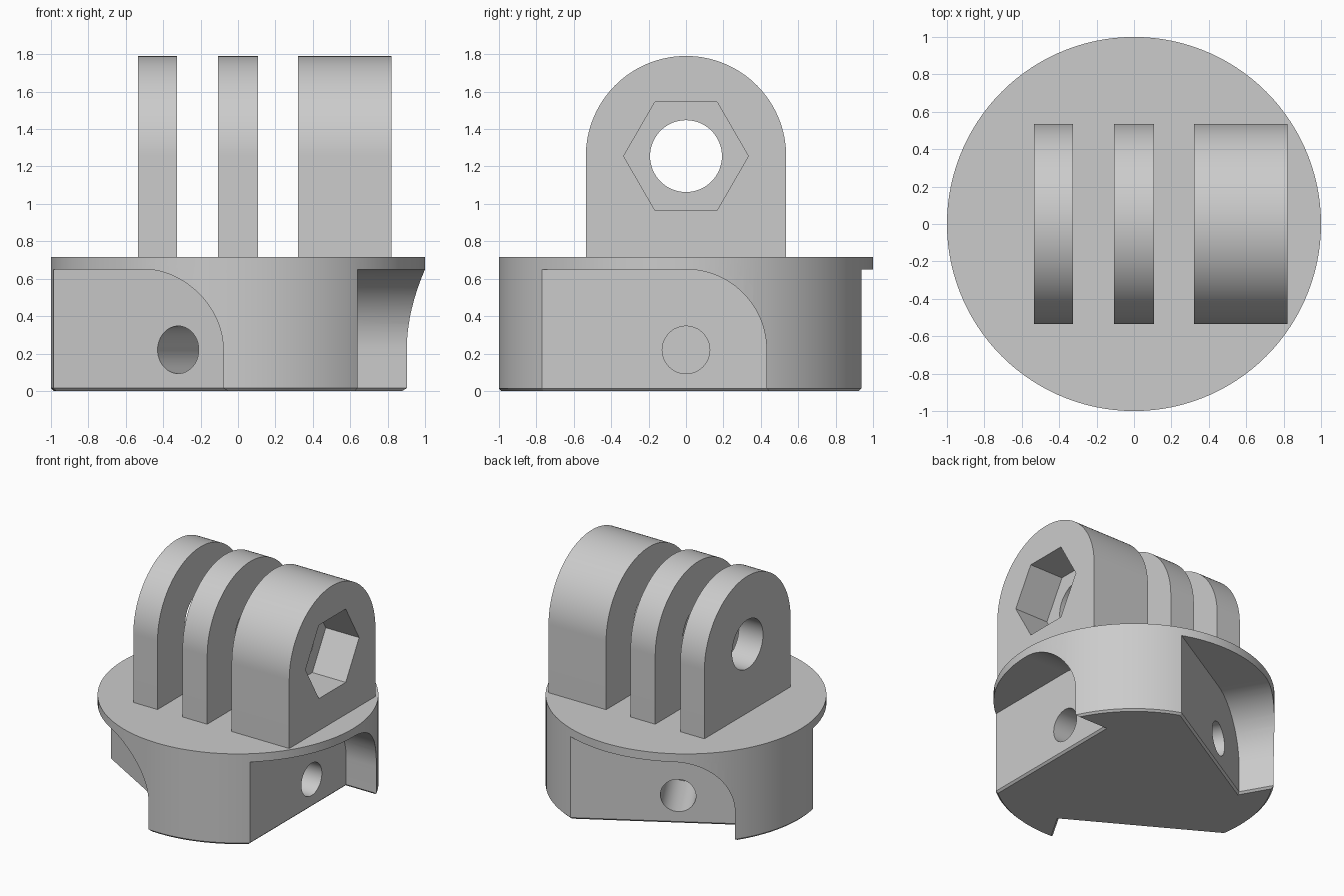
import bpy, bmesh
from math import sin, cos, pi, radians
from mathutils import Matrix

cube = bpy.data.objects.get("Cube")
if cube:
    bpy.data.objects.remove(cube)

grey = bpy.data.materials.new("plain_grey")
grey.use_nodes = True
colour = (0.6, 0.6, 0.6, 1)
grey.diffuse_color = colour
grey.node_tree.nodes["Principled BSDF"].inputs["Base Color"].default_value = colour

TOP = 0.715        # top of the base
AXIS = 1.255       # height of the clamp bolt
CHAMFER = 0.015


def make_object(name, bm):
    bmesh.ops.recalc_face_normals(bm, faces=bm.faces)
    mesh = bpy.data.meshes.new(name)
    bm.to_mesh(mesh)
    bm.free()
    mesh.materials.append(grey)
    obj = bpy.data.objects.new(name, mesh)
    bpy.context.collection.objects.link(obj)
    return obj


def arc(cy, cz, r, start, end, steps):
    angles = [radians(start + (end - start) * i / steps) for i in range(steps + 1)]
    return [(cy + r * cos(a), cz + r * sin(a)) for a in angles]


def prism(name, outline, x0, x1):
    """Extrude a y-z outline along x."""
    bm = bmesh.new()
    face = bm.faces.new([bm.verts.new((x0, y, z)) for y, z in outline])
    new = bmesh.ops.extrude_face_region(bm, geom=[face])["geom"]
    verts = [v for v in new if isinstance(v, bmesh.types.BMVert)]
    bmesh.ops.translate(bm, verts=verts, vec=(x1 - x0, 0, 0))
    return make_object(name, bm)


def chamfer_cutter(name, y0, y1, x0, x1):
    """Wedge-sided slab that slants the lower edges of a notch."""
    c = CHAMFER
    bm = bmesh.new()
    rings = []
    for z, grow in ((c, 0), (-c, 2 * c)):
        corners = ((x0 - grow, y0), (x1, y0), (x1, y1 + grow), (x0 - grow, y1 + grow))
        rings.append([bm.verts.new((x, y, z)) for x, y in corners])
    low, high = rings
    bm.faces.new(low)
    bm.faces.new(high)
    for i in range(4):
        j = (i + 1) % 4
        bm.faces.new((low[i], low[j], high[j], high[i]))
    return make_object(name, bm)


def cut(target, cutter):
    mod = target.modifiers.new("cut", "BOOLEAN")
    mod.operation = "DIFFERENCE"
    mod.solver = "EXACT"
    mod.object = cutter
    bpy.context.view_layer.objects.active = target
    bpy.ops.object.modifier_apply(modifier=mod.name)
    bpy.data.objects.remove(cutter)


def smooth(obj):
    bpy.ops.object.select_all(action="DESELECT")
    obj.select_set(True)
    bpy.context.view_layer.objects.active = obj
    bpy.ops.object.shade_smooth_by_angle(angle=radians(30))


# Round base with a chamfered lower rim
bm = bmesh.new()
bmesh.ops.create_cone(bm, cap_ends=True, segments=120, radius1=1, radius2=1,
                      depth=TOP, matrix=Matrix.Translation((0, 0, TOP / 2)))
rim = [e for e in bm.edges if all(v.co.z < 0.01 for v in e.verts)]
bmesh.ops.bevel(bm, geom=rim, offset=CHAMFER, segments=1, affect="EDGES")
base = make_object("base", bm)

# Three round-cornered notches, each with a blind socket in its flat face
notch = [(-1.2, -0.1), (0.43, -0.1)] + arc(0, 0.22, 0.43, 0, 90, 24) + [(-1.2, 0.65)]
socket = arc(0, 0.22, 0.127, 0, 360, 48)[:-1]
for k in range(3):
    cutters = (prism("notch_cutter", notch, 0.64, 1.2),
               chamfer_cutter("chamfer_cutter", -1.2, 0.43, 0.64, 1.2),
               prism("socket_cutter", socket, 0.12, 0.8))
    for cutter in cutters:
        cutter.data.transform(Matrix.Rotation(k * 2 * pi / 3, 4, "Z"))
        cut(base, cutter)
smooth(base)

# Round-topped clamp prongs with a bolt hole
prong = [(-0.535, TOP), (0.535, TOP)] + arc(0, AXIS, 0.535, 0, 180, 64)
bolt = arc(0, AXIS, 0.192, 0, 360, 64)[:-1]
nut = arc(0, AXIS, 0.333, 0, 360, 6)[:-1]
for name, x0, x1 in (("right_prong", -0.535, -0.325),
                     ("middle_prong", -0.107, 0.107),
                     ("left_nut_prong", 0.32, 0.82)):
    obj = prism(name, prong, x0, x1)
    cut(obj, prism("bolt_cutter", bolt, x0 - 0.1, x1 + 0.1))
    if name == "left_nut_prong":
        # Hexagonal nut pocket in the outer face
        cut(obj, prism("nut_cutter", nut, x1 - 0.29, x1 + 0.1))
    smooth(obj)
